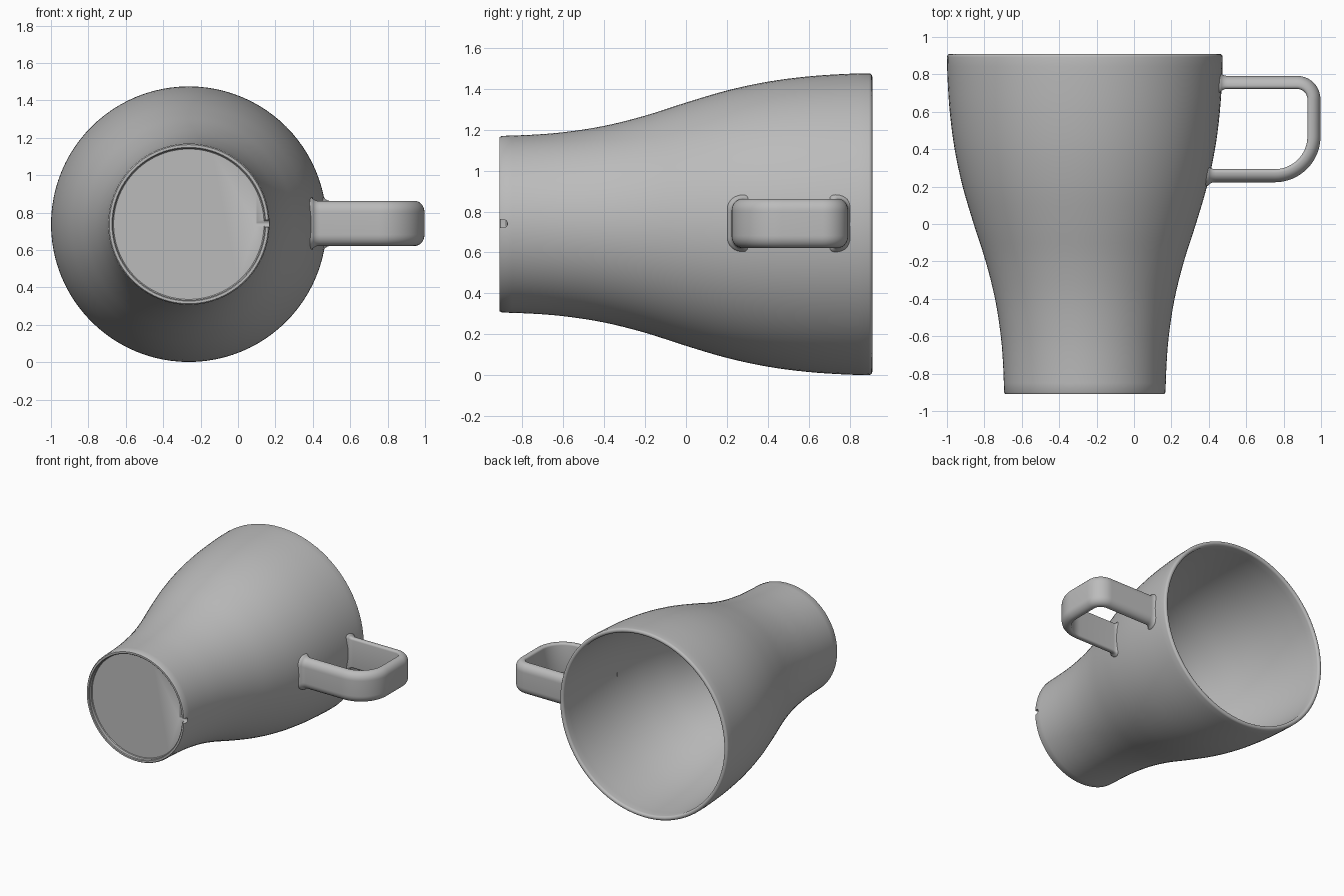
import bpy, bmesh, math
from mathutils import Vector

cube = bpy.data.objects.get("Cube")
if cube:
    bpy.data.objects.remove(cube, do_unlink=True)

AXIS_X, AXIS_Z = -0.263, 0.738
SEGMENTS = 96

grey = bpy.data.materials.new("plain grey")
grey.use_nodes = True
COLOUR = (0.5, 0.5, 0.5, 1)
grey.diffuse_color = COLOUR
grey.node_tree.nodes["Principled BSDF"].inputs["Base Color"].default_value = COLOUR


def make_object(name, bm):
    bmesh.ops.recalc_face_normals(bm, faces=bm.faces)
    mesh = bpy.data.meshes.new(name)
    bm.to_mesh(mesh)
    bm.free()
    mesh.materials.append(grey)
    obj = bpy.data.objects.new(name, mesh)
    bpy.context.collection.objects.link(obj)
    return obj


def smooth(obj, angle=35):
    bpy.ops.object.select_all(action='DESELECT')
    obj.select_set(True)
    bpy.context.view_layer.objects.active = obj
    bpy.ops.object.shade_smooth_by_angle(angle=math.radians(angle))


def arc(cx, cy, rx, ry, start, end, steps):
    angles = [math.radians(start + (end - start) * i / steps) for i in range(steps + 1)]
    return [(cx + rx * math.cos(a), cy + ry * math.sin(a)) for a in angles]


def bridge(bm, a, b):
    n = len(a)
    for i in range(n):
        bm.faces.new((a[i], a[(i + 1) % n], b[(i + 1) % n], b[i]))


# Outer wall radius along the cup, eased between measured stations
STATIONS = [(-0.91, 0.431), (-0.75, 0.437), (-0.6, 0.449), (-0.4, 0.48), (-0.2, 0.53),
            (0, 0.594), (0.2, 0.653), (0.4, 0.696), (0.6, 0.722), (0.8, 0.735), (0.91, 0.737)]


def radius(y):
    def slope(i):
        a, b = STATIONS[max(i - 1, 0)], STATIONS[min(i + 1, len(STATIONS) - 1)]
        return (b[1] - a[1]) / (b[0] - a[0])
    k = max(i for i in range(len(STATIONS) - 1) if STATIONS[i][0] <= y or i == 0)
    (y0, r0), (y1, r1) = STATIONS[k], STATIONS[k + 1]
    h = y1 - y0
    t = (y - y0) / h
    return ((2*t**3 - 3*t**2 + 1) * r0 + (t**3 - 2*t**2 + t) * h * slope(k)
            + (3*t**2 - 2*t**3) * r1 + (t**3 - t**2) * h * slope(k + 1))


# Cup: (radius, y) profile from the recessed base, up the outside and down the inside
WALL, LIP = 0.034, 0.017
outer_ys = [-0.9 + 1.793 * i / 36 for i in range(37)]
inner_ys = [0.893 - 1.65 * i / 32 for i in range(33)]
profile = [(0.402, -0.875), (0.406, -0.88), (0.406, -0.905), (0.411, -0.91), (0.425, -0.91)]
profile += [(radius(y), y) for y in outer_ys]
profile += arc(radius(0.893) - LIP, 0.893, LIP, LIP, 0, 180, 8)[1:-1]
profile += [(radius(y) - WALL, y) for y in inner_ys]
profile += arc(radius(-0.757) - WALL - 0.06, -0.757, 0.06, 0.06, 0, -90, 6)[1:]

bm = bmesh.new()
rings = []
for r, y in profile:
    ring = []
    for i in range(SEGMENTS):
        a = math.tau * i / SEGMENTS
        ring.append(bm.verts.new((AXIS_X + r * math.cos(a), y, AXIS_Z + r * math.sin(a))))
    rings.append(ring)
for a, b in zip(rings, rings[1:]):
    bridge(bm, a, b)
bm.faces.new(rings[0])
bm.faces.new(rings[-1])
cup = make_object("cup", bm)

# Drain notch in the foot rim, rounded at its inner end
bm = bmesh.new()
outline = [(-0.95, -0.019), (-0.95, 0.019)] + [(y, z) for y, z in arc(-0.889, 0, 0.017, 0.019, 90, -90, 8)]
ends = [[bm.verts.new((x, y, AXIS_Z + 0.003 + z)) for y, z in outline] for x in (0.1, 0.25)]
bridge(bm, *ends)
for end in ends:
    bm.faces.new(end)
cutter = make_object("notch_cutter", bm)
cutter.hide_render = True
cut = cup.modifiers.new("drain notch", 'BOOLEAN')
cut.operation, cut.solver, cut.object = 'DIFFERENCE', 'EXACT', cutter
bpy.context.view_layer.objects.active = cup
bpy.ops.object.modifier_apply(modifier=cut.name)
bpy.data.objects.remove(cutter, do_unlink=True)
smooth(cup)

# Handle path in plan: top arm, tight bend, grip, wide bend, bottom arm
TOP, BOTTOM, GRIP = 0.757, 0.258, 0.962
starts = [0, 0.015, 0.022, 0.03, 0.04, 0.055]
path = [(0.446 + s, TOP) for s in starts]
path += arc(GRIP - 0.09, TOP - 0.09, 0.09, 0.09, 90, 0, 10)
path += arc(GRIP - 0.21, BOTTOM + 0.21, 0.21, 0.21, 0, -90, 16)
path += [(0.382 + s, BOTTOM) for s in reversed(starts)]
flare = [0.022, 0.018, 0.01, 0.005, 0.001, 0]

# Strap cross-section (thickness, width): full curve outside, small rounding inside
section = arc(-0.015, 0.06, 0.05, 0.06, 0, 90, 8) + arc(-0.019, 0.104, 0.016, 0.016, 90, 180, 4)
section += [(n, -w) for n, w in reversed(section)]

bm = bmesh.new()
loops = []
for i, (x, y) in enumerate(path):
    p, q = path[max(i - 1, 0)], path[min(i + 1, len(path) - 1)]
    d = Vector((q[0] - p[0], q[1] - p[1])).normalized()
    near_end = min(i, len(path) - 1 - i)
    grow = flare[near_end] if near_end < len(flare) else 0
    loop = []
    for n, w in section:
        n *= 1 + grow / 0.035
        w *= 1 + grow / 0.12
        loop.append(bm.verts.new((x - d.y * n, y + d.x * n, AXIS_Z + 0.004 + w)))
    loops.append(loop)
for a, b in zip(loops, loops[1:]):
    bridge(bm, a, b)
bm.faces.new(loops[0])
bm.faces.new(loops[-1])
smooth(make_object("handle", bm), 50)
